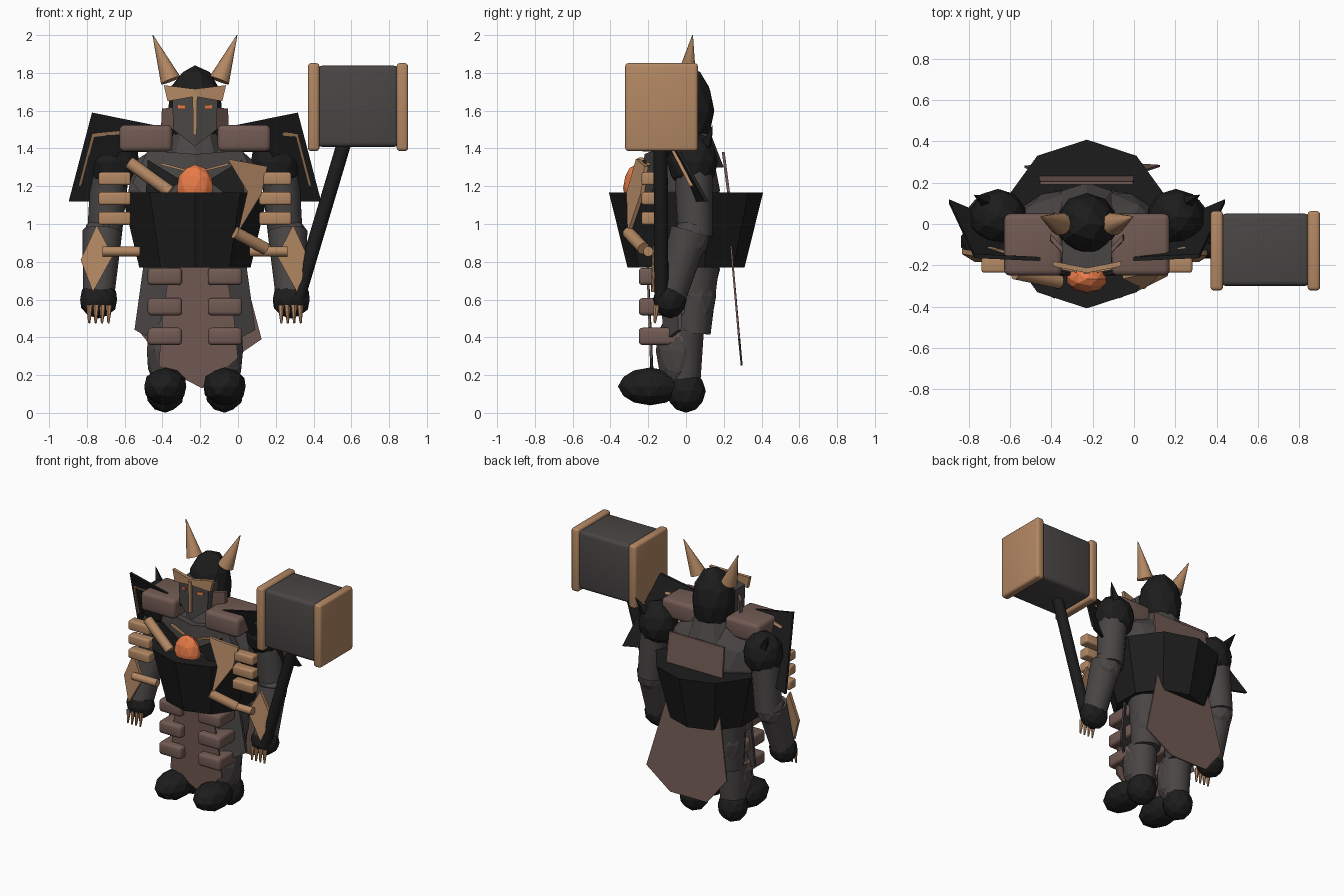
import bpy, bmesh, math
from mathutils import Vector, Matrix

CX = -0.228  # centre line of the body


def material(name, rgb):
    m = bpy.data.materials.new(name)
    m.diffuse_color = (*rgb, 1)
    return m


BLACK = material("black_iron", (0.012, 0.012, 0.012))
GREY = material("dark_grey", (0.068, 0.06, 0.06))
BROWN = material("brown_leather", (0.168, 0.103, 0.087))
TAN = material("tan_bone", (0.45, 0.245, 0.125))
ORANGE = material("glowing_orange", (0.8, 0.195, 0.065))


def finish(bm, name, mat):
    bmesh.ops.recalc_face_normals(bm, faces=bm.faces)
    me = bpy.data.meshes.new(name)
    bm.to_mesh(me)
    bm.free()
    me.materials.append(mat)
    ob = bpy.data.objects.new(name, me)
    bpy.context.collection.objects.link(ob)
    return ob


def box(name, mat, lo, hi, bevel=0.0):
    lo, hi = Vector(lo), Vector(hi)
    bm = bmesh.new()
    bmesh.ops.create_cube(bm, size=1)
    size = hi - lo
    bmesh.ops.transform(bm, verts=bm.verts, matrix=Matrix.Translation((lo + hi) / 2)
                        @ Matrix.Diagonal((abs(size.x), size.y, size.z, 1)))
    bmesh.ops.bevel(bm, geom=bm.edges[:], offset=bevel, segments=3, profile=0.5, affect='EDGES')
    for f in bm.faces:
        f.smooth = True
    return finish(bm, name, mat)


def ball(name, mat, centre, radii, sub=2):
    bm = bmesh.new()
    bmesh.ops.create_icosphere(bm, subdivisions=sub, radius=1)
    bmesh.ops.transform(bm, verts=bm.verts,
                        matrix=Matrix.Translation(centre) @ Matrix.Diagonal((*radii, 1)))
    return finish(bm, name, mat)


def rod(name, mat, a, b, r1, r2, sides=8):
    a, b = Vector(a), Vector(b)
    d = b - a
    bm = bmesh.new()
    bmesh.ops.create_cone(bm, cap_ends=True, segments=sides, radius1=r1, radius2=r2, depth=d.length)
    rot = d.to_track_quat('Z', 'Y').to_matrix().to_4x4()
    bmesh.ops.transform(bm, verts=bm.verts, matrix=Matrix.Translation((a + b) / 2) @ rot)
    if sides >= 12:
        for f in bm.faces:
            f.smooth = len(f.verts) == 4
    return finish(bm, name, mat)


def plate(name, mat, pts, thick=0.015):
    """Flat or folded sheet, thickened towards the back (+y)."""
    bm = bmesh.new()
    front = [bm.verts.new(p) for p in pts]
    back = [bm.verts.new(Vector(p) + Vector((0, thick, 0))) for p in pts]
    bm.faces.new(front)
    bm.faces.new(back[::-1])
    for i in range(len(pts)):
        j = (i + 1) % len(pts)
        bm.faces.new((front[i], back[i], back[j], front[j]))
    return finish(bm, name, mat)


# Torso, hips and ten-sided waist armour with an edge at the front
ball("torso", GREY, (CX, 0.0, 1.18), (0.37, 0.18, 0.30))
ball("hips", GREY, (CX, 0.02, 0.76), (0.27, 0.16, 0.2))
bm = bmesh.new()
bmesh.ops.create_cone(bm, cap_ends=True, segments=10, radius1=0.31, radius2=0.408, depth=0.395)
corner = max(bm.verts, key=lambda v: v.co.x)
turn = math.pi / 2 - math.atan2(corner.co.y, corner.co.x)
bmesh.ops.transform(bm, verts=bm.verts, matrix=Matrix.Translation((CX, 0, 0.968))
                    @ Matrix.Rotation(turn, 4, 'Z'))
finish(bm, "waist_armour", BLACK)
ball("chest_ember", ORANGE, (CX, -0.265, 1.19), (0.1, 0.068, 0.125))

# Head: helmet, neck, nose guard
ball("helmet", BLACK, (CX, 0.0, 1.60), (0.15, 0.15, 0.24))
rod("neck", GREY, (CX, 0, 1.3), (CX, 0, 1.48), 0.2, 0.13, 10)
plate("nose_guard", TAN, [(CX - 0.013, -0.242, 1.70), (CX + 0.013, -0.242, 1.70),
                          (CX + 0.009, -0.238, 1.47), (CX - 0.009, -0.238, 1.47)], 0.02)

# Cloth panels
plate("front_cloth", BROWN, [(-0.36, -0.21, 0.79), (-0.07, -0.21, 0.79), (-0.02, -0.2, 0.5),
                             (0.0, -0.19, 0.29), (-0.19, -0.18, 0.13), (-0.42, -0.19, 0.25),
                             (-0.40, -0.2, 0.5)], 0.012)
plate("back_cape", BROWN, [(-0.43, 0.225, 0.98), (-0.03, 0.225, 0.98), (0.125, 0.276, 0.39),
                           (-0.08, 0.29, 0.25), (-0.38, 0.29, 0.25), (-0.53, 0.272, 0.44)], 0.01)
plate("back_plate", BROWN, [(-0.455, 0.19, 1.38), (-0.005, 0.19, 1.38), (0.0, 0.22, 1.15),
                            (-0.46, 0.22, 1.15)])

for s, side in ((-1, "left"), (1, "right")):
    def P(d, y, z):
        return (CX + s * d, y, z)

    def part(fn, name, mat, pts, *rest):
        return fn(side + "_" + name, mat, [P(*p) for p in pts], *rest)

    def block(name, mat, lo, hi, bevel):
        a, b = P(*lo), P(*hi)
        if a[0] > b[0]:
            a, b = (b[0], *a[1:]), (a[0], *b[1:])
        return box(side + "_" + name, mat, a, b, bevel)

    def bar(name, mat, a, b, r1, r2, n=8):
        return rod(side + "_" + name, mat, P(*a), P(*b), r1, r2, n)

    def lump(name, mat, c, r):
        return ball(side + "_" + name, mat, P(*c), r)

    # Horn, mask, brow, cheek and eye
    bar("horn", TAN, (0.128, 0.0, 1.76), (0.223, 0.035, 2.0), 0.056, 0.002, 12)
    part(plate, "mask", GREY, [(0, -0.225, 1.68), (0.12, -0.195, 1.67), (0.115, -0.195, 1.5),
                               (0, -0.225, 1.41)], 0.12)
    part(plate, "brow", TAN, [(0, -0.237, 1.715), (0.165, -0.205, 1.735), (0.145, -0.209, 1.65),
                              (0, -0.237, 1.675)], 0.025)
    part(plate, "cheek", BROWN, [(0.1, -0.16, 1.62), (0.175, -0.08, 1.61), (0.18, -0.08, 1.5),
                                 (0.1, -0.16, 1.5)], 0.03)
    part(plate, "eye", ORANGE, [(0.052, -0.22, 1.63), (0.09, -0.21, 1.63), (0.09, -0.21, 1.61),
                                (0.052, -0.22, 1.61)], 0.009)

    # Shoulder pad, swept shoulder plate with trim, rear spike
    block("shoulder_pad", BROWN, (0.12, -0.25, 1.383), (0.4, 0.05, 1.525), 0.028)
    part(plate, "shoulder_plate", BLACK, [(0.545, -0.165, 1.59), (0.1, -0.185, 1.5), (0.16, -0.18, 1.38),
                                          (0.40, -0.11, 1.38), (0.55, 0.05, 1.12),
                                          (0.668, 0.10, 1.12)], 0.02)
    bar("shoulder_spike", BLACK, (0.44, 0.08, 1.34), (0.545, 0.14, 1.52), 0.06, 0.002, 4)
    part(plate, "upper_trim", TAN, [(0.545, -0.125, 1.478), (0.40, -0.15, 1.492), (0.40, -0.145, 1.475),
                                    (0.545, -0.115, 1.46)], 0.02)
    part(plate, "side_trim", TAN, [(0.545, -0.125, 1.478), (0.532, -0.12, 1.47), (0.602, 0.02, 1.2),
                                   (0.618, 0.02, 1.2)], 0.02)

    # Chest plate with a thin trim line
    part(plate, "chest_plate", GREY, [(0.0, -0.22, 1.37), (0.25, -0.17, 1.39), (0.33, -0.16, 1.22),
                                      (0.25, -0.2, 1.12), (0.0, -0.24, 1.12)], 0.05)
    part(plate, "chest_trim", TAN, [(0.05, -0.235, 1.29), (0.18, -0.21, 1.325), (0.18, -0.21, 1.312),
                                    (0.05, -0.235, 1.278)], 0.02)
    part(plate, "chest_spike", BLACK, [(0.07, -0.25, 1.23), (0.25, -0.23, 1.34), (0.26, -0.24, 1.16),
                                       (0.16, -0.25, 1.16)], 0.015)

    # Rib blocks and the short bone below them
    for i, z in enumerate((1.03, 1.135, 1.24)):
        block("rib_%d" % i, TAN, (0.34, -0.235, z - 0.034), (0.51, -0.16, z + 0.034), 0.012)
    bar("wrist_bone", TAN, (0.29, -0.2, 0.855), (0.49, -0.2, 0.855), 0.027, 0.027, 14)

    # Arm, hand and claws
    lump("shoulder_ball", BLACK, (0.43, 0.035, 1.33), (0.14, 0.135, 0.16))
    bar("upper_arm", GREY, (0.48, 0.05, 0.93), (0.45, 0.04, 1.28), 0.092, 0.102, 14)
    lump("elbow", GREY, (0.49, 0.03, 0.93), (0.102, 0.095, 0.12))
    bar("forearm", GREY, (0.51, -0.08, 0.62), (0.49, 0.02, 0.96), 0.083, 0.105, 14)
    lump("hand", BLACK, (0.51, -0.085, 0.6), (0.103, 0.09, 0.1))
    for i in range(4):
        d = 0.455 + 0.034 * i
        bar("claw_%d" % i, TAN, (d, -0.155, 0.57), (d + 0.003, -0.165, 0.475), 0.017, 0.006, 6)
    part(plate, "elbow_guard", TAN, [(0.52, -0.16, 0.995), (0.435, -0.18, 0.83), (0.54, -0.185, 0.64),
                                     (0.605, -0.145, 0.81)], 0.025)

    # Leg, foot and skirt
    bar("thigh", GREY, (0.15, 0.03, 0.42), (0.15, 0.05, 0.82), 0.1, 0.13, 14)
    lump("thigh_muscle", GREY, (0.15, 0.05, 0.62), (0.12, 0.11, 0.2))
    lump("shin", GREY, (0.15, -0.045, 0.33), (0.11, 0.115, 0.22))
    bar("ankle", GREY, (0.15, -0.01, 0.14), (0.15, -0.01, 0.44), 0.085, 0.105, 14)
    part(plate, "skirt_panel", GREY, [(0.1, -0.14, 0.8), (0.27, -0.06, 0.8), (0.32, -0.04, 0.44),
                                      (0.21, -0.12, 0.38)], 0.02)
    lump("toe", BLACK, (0.157, -0.19, 0.14), (0.117, 0.17, 0.1))
    lump("heel", BLACK, (0.157, 0.0, 0.115), (0.105, 0.105, 0.114))

    # Leather tabs down the front of the leg
    for i, z in enumerate((0.722, 0.562, 0.405)):
        block("tab_%d" % i, BROWN, (0.068, -0.25, z - 0.046), (0.25, 0.0, z + 0.046), 0.02)

# Uneven bone decoration on the chest
rod("chest_bone", TAN, (-0.575, -0.235, 1.325), (-0.36, -0.28, 1.17), 0.034, 0.034, 14)
plate("bone_chest_plate", TAN, [(-0.055, -0.265, 1.345), (0.155, -0.22, 1.305), (0.125, -0.24, 1.16),
                                (0.0, -0.31, 0.955), (0.05, -0.315, 1.17)], 0.02)
rod("waist_bone", TAN, (-0.015, -0.305, 0.955), (0.145, -0.225, 0.87), 0.033, 0.033, 14)

# War hammer
rod("hammer_handle", BLACK, (0.315, -0.13, 0.6), (0.565, -0.135, 1.44), 0.038, 0.038, 14)
box("hammer_head", GREY, (0.42, -0.30, 1.408), (0.85, 0.05, 1.838), 0.025)
for name, x in (("inner", 0.37), ("outer", 0.84)):
    box("hammer_cap_" + name, TAN, (x, -0.322, 1.386), (x + 0.061, 0.063, 1.852), 0.018)

# Rounded blocks and bones are smooth with sharp edges kept
for ob in bpy.context.collection.objects:
    if any(p.use_smooth for p in ob.data.polygons):
        ob.data.set_sharp_from_angle(angle=math.radians(40))
